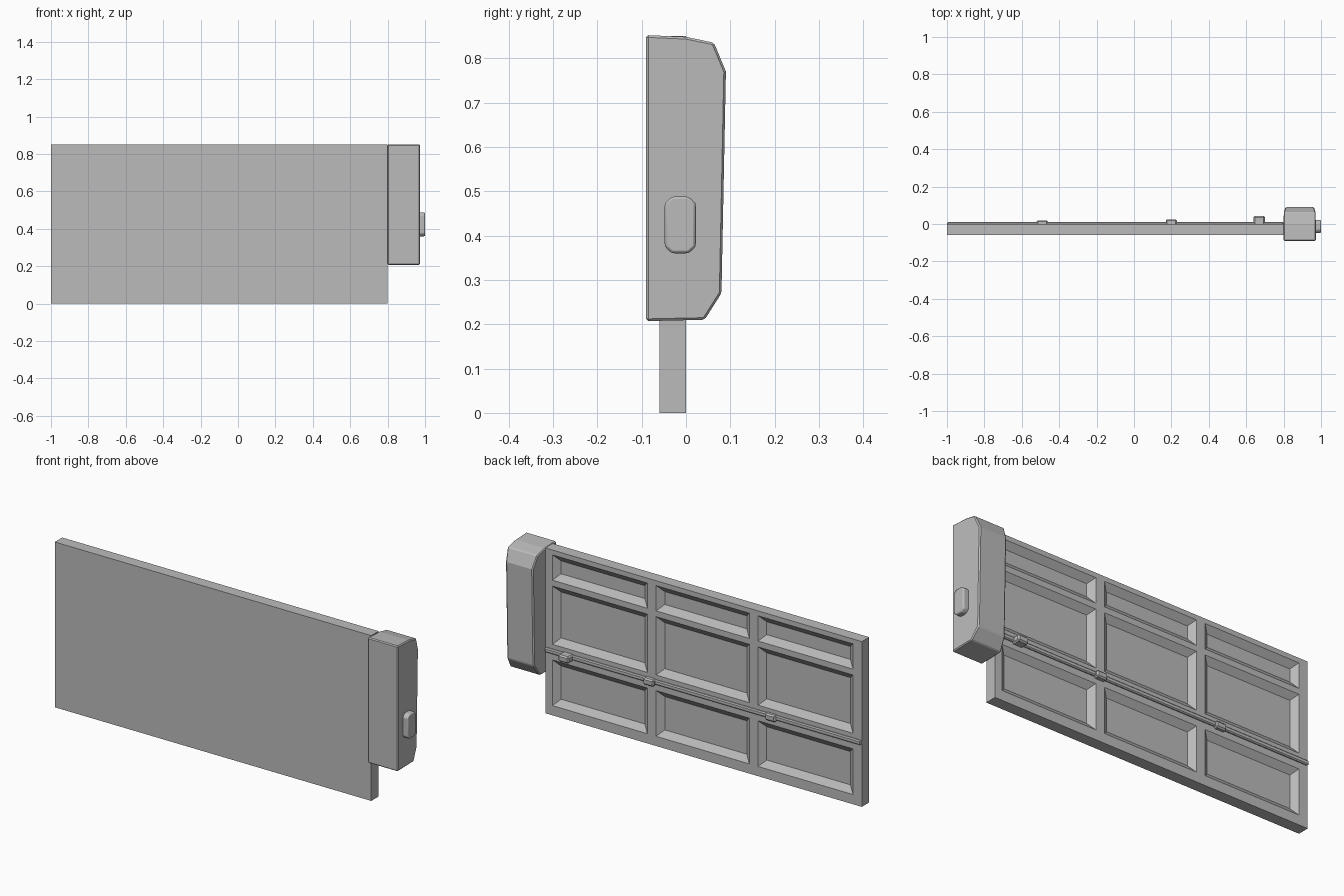
import bpy, bmesh
from mathutils import Vector

cube = bpy.data.objects.get("Cube")
if cube:
    bpy.data.objects.remove(cube, do_unlink=True)

grey = bpy.data.materials.new("plain_grey")
grey.use_nodes = True
colour = (0.5, 0.5, 0.5, 1)
grey.diffuse_color = colour
grey.node_tree.nodes["Principled BSDF"].inputs["Base Color"].default_value = colour


def add_object(name, bm, bevel=0, segments=1):
    bmesh.ops.recalc_face_normals(bm, faces=bm.faces)
    mesh = bpy.data.meshes.new(name)
    bm.to_mesh(mesh)
    bm.free()
    obj = bpy.data.objects.new(name, mesh)
    bpy.context.collection.objects.link(obj)
    mesh.materials.append(grey)
    if bevel:
        mod = obj.modifiers.new("soft_edges", "BEVEL")
        mod.width = bevel
        mod.segments = segments
        mod.limit_method = "ANGLE"
    return obj


def box(lo, hi):
    bm = bmesh.new()
    lo, hi = Vector(lo), Vector(hi)
    bmesh.ops.create_cube(bm, size=1)
    for v in bm.verts:
        v.co = (lo + hi) / 2 + v.co * (hi - lo)
    return bm


def prism(profile, x0, x1):
    """Extrude a (y, z) profile along x."""
    bm = bmesh.new()
    face = bm.faces.new([bm.verts.new((x0, y, z)) for y, z in profile])
    new = bmesh.ops.extrude_face_region(bm, geom=[face], use_keep_orig=True)
    verts = [g for g in new["geom"] if isinstance(g, bmesh.types.BMVert)]
    bmesh.ops.translate(bm, verts=verts, vec=(x1 - x0, 0, 0))
    return bm


# Panel with three by three sloped recesses pressed into the back
columns = [(-0.95, -0.41), (-0.36, 0.17), (0.22, 0.76)]
rows = [(0.05, 0.285), (0.365, 0.665), (0.695, 0.825)]
panel = box((-1, -0.06, 0), (0.8, 0, 0.85))
for axis, spans in ((Vector((1, 0, 0)), columns), (Vector((0, 0, 1)), rows)):
    for span in spans:
        for cut in span:
            bmesh.ops.bisect_plane(panel, geom=panel.verts[:] + panel.edges[:] + panel.faces[:],
                                   plane_co=axis * cut, plane_no=axis)


def inside(value, spans):
    return any(a < value < b for a, b in spans)


panel.normal_update()
cells = []
for face in panel.faces:
    c = face.calc_center_median()
    if face.normal.y > 0.9 and inside(c.x, columns) and inside(c.z, rows):
        cells.append(face)
bmesh.ops.inset_individual(panel, faces=cells, thickness=0.045, depth=-0.025)
add_object("panel", panel)

# Horizontal hinge rod with knuckles across the back
add_object("hinge_rod", box((-1, -0.01, 0.318), (0.8, 0.01, 0.342)), 0.005)
for i, (x, depth) in enumerate([(0.67, 0.043), (0.2, 0.025), (-0.49, 0.02)]):
    knuckle = box((x - 0.03, -0.01, 0.31), (x + 0.03, depth, 0.345))
    add_object(f"hinge_knuckle_{i + 1}", knuckle, 0.007)

# End housing with clipped rear corners
housing = prism([(-0.09, 0.207), (0.042, 0.21), (0.08, 0.27), (0.09, 0.77),
                 (0.063, 0.835), (0, 0.848), (-0.09, 0.852)], 0.8, 0.972)
for v in housing.verts:
    if v.co.y > 0.07:
        v.co.x += 0.01 if v.co.x < 0.9 else -0.01
add_object("end_housing", housing, 0.005)

# Eight-sided push button on the outer end
button = prism([(-0.048, 0.375), (-0.032, 0.36), (0.006, 0.36), (0.022, 0.375),
                (0.022, 0.473), (0.006, 0.488), (-0.032, 0.488), (-0.048, 0.473)], 0.96, 1.0)
button_obj = add_object("end_button", button, 0.006, 2)
bpy.ops.object.select_all(action="DESELECT")
button_obj.select_set(True)
bpy.context.view_layer.objects.active = button_obj
bpy.ops.object.shade_smooth_by_angle()
